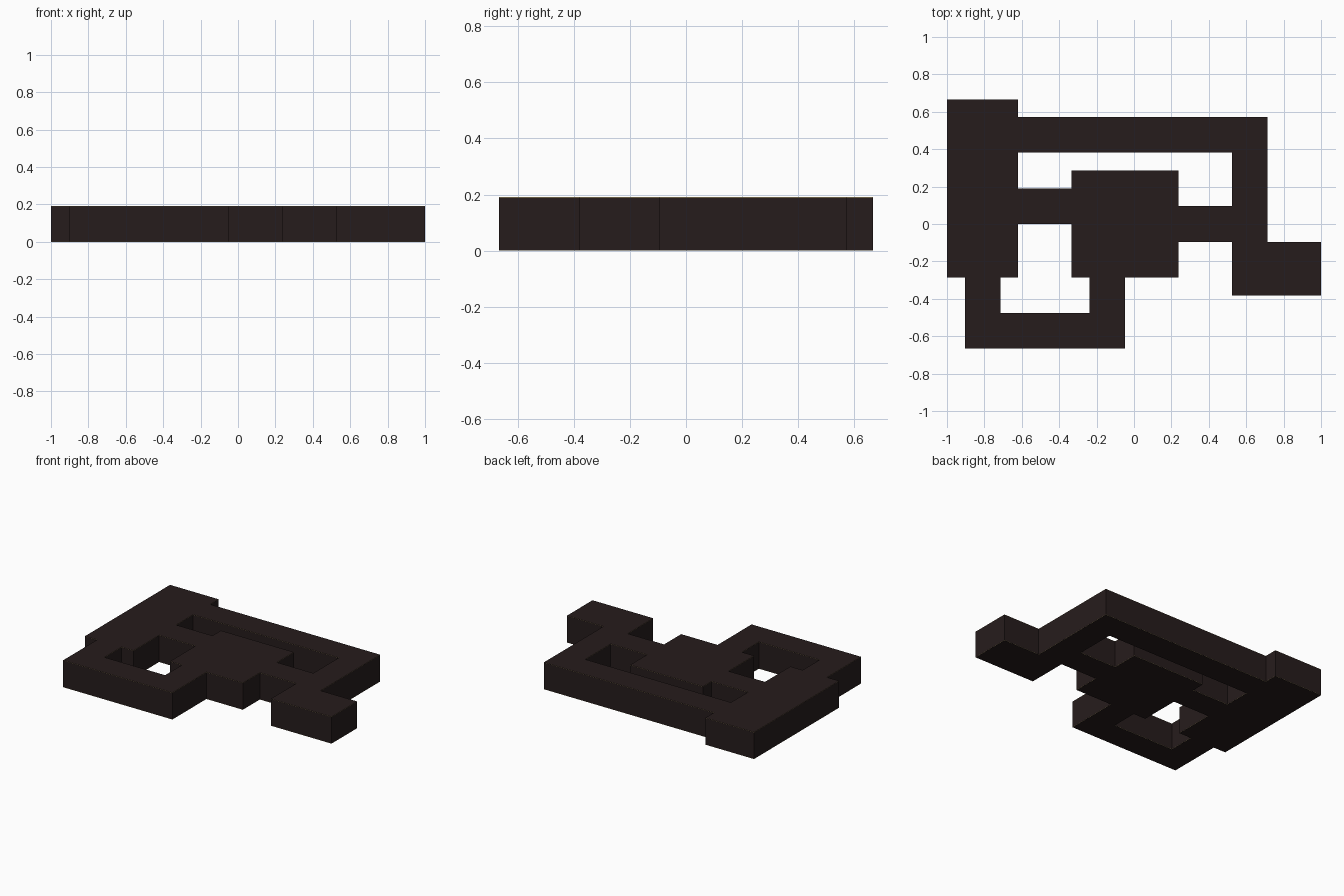
import bpy
import bmesh
from mathutils import Matrix, Vector

if "Cube" in bpy.data.objects:
    bpy.data.objects.remove(bpy.data.objects["Cube"])

U = 2 / 21          # plan module: the layout is 21 x 14 modules
HEIGHT = 2 * U
SEAM = 0.002        # pale hairline where the walls meet roof and base


def flat(name, colour):
    mat = bpy.data.materials.new(name)
    mat.diffuse_color = (*colour, 1)
    mat.use_nodes = True
    mat.node_tree.nodes["Principled BSDF"].inputs["Base Color"].default_value = mat.diffuse_color
    return mat


stone = flat("dark brown stone", (0.0195, 0.0115, 0.0115))
tan = flat("pale tan seam", (0.40, 0.31, 0.15))


def block(name, x0, x1, y0, y1):
    """Block given by its plan rectangle in modules from the lower left corner."""
    size = Vector(((x1 - x0) * U, (y1 - y0) * U, HEIGHT))
    centre = Vector(((x0 + x1) / 2 * U - 1, ((y0 + y1) / 2 - 7) * U, HEIGHT / 2))
    bm = bmesh.new()
    bmesh.ops.create_cube(bm, size=1, matrix=Matrix.Translation(centre) @ Matrix.Diagonal(size.to_4d()))
    # Hairline seams along the top and bottom of the walls
    for z in (SEAM, HEIGHT - SEAM):
        bmesh.ops.bisect_plane(bm, geom=bm.verts[:] + bm.edges[:] + bm.faces[:],
                               plane_co=(0, 0, z), plane_no=(0, 0, 1))
    bm.normal_update()
    for f in bm.faces:
        z = f.calc_center_median().z
        f.material_index = int(abs(f.normal.z) < 0.5 and (z < SEAM or z > HEIGHT - SEAM))
    mesh = bpy.data.meshes.new(name)
    bm.to_mesh(mesh)
    bm.free()
    mesh.materials.append(stone)
    mesh.materials.append(tan)
    bpy.context.collection.objects.link(bpy.data.objects.new(name, mesh))


# Rooms
block("left_room", 0, 4, 4, 14)
block("middle_room", 7, 13, 4, 10)
block("right_room", 16, 21, 3, 6)

# Back corridor turning down to the right room
block("back_corridor", 4, 18, 11, 13)
block("right_corridor", 16, 18, 6, 11)

# Short links either side of the middle room
block("left_link", 4, 7, 7, 9)
block("right_link", 13, 16, 6, 8)

# U-shaped front corridor
block("front_corridor", 1, 10, 0, 2)
block("front_corridor_left_leg", 1, 3, 2, 4)
block("front_corridor_right_leg", 8, 10, 2, 4)
